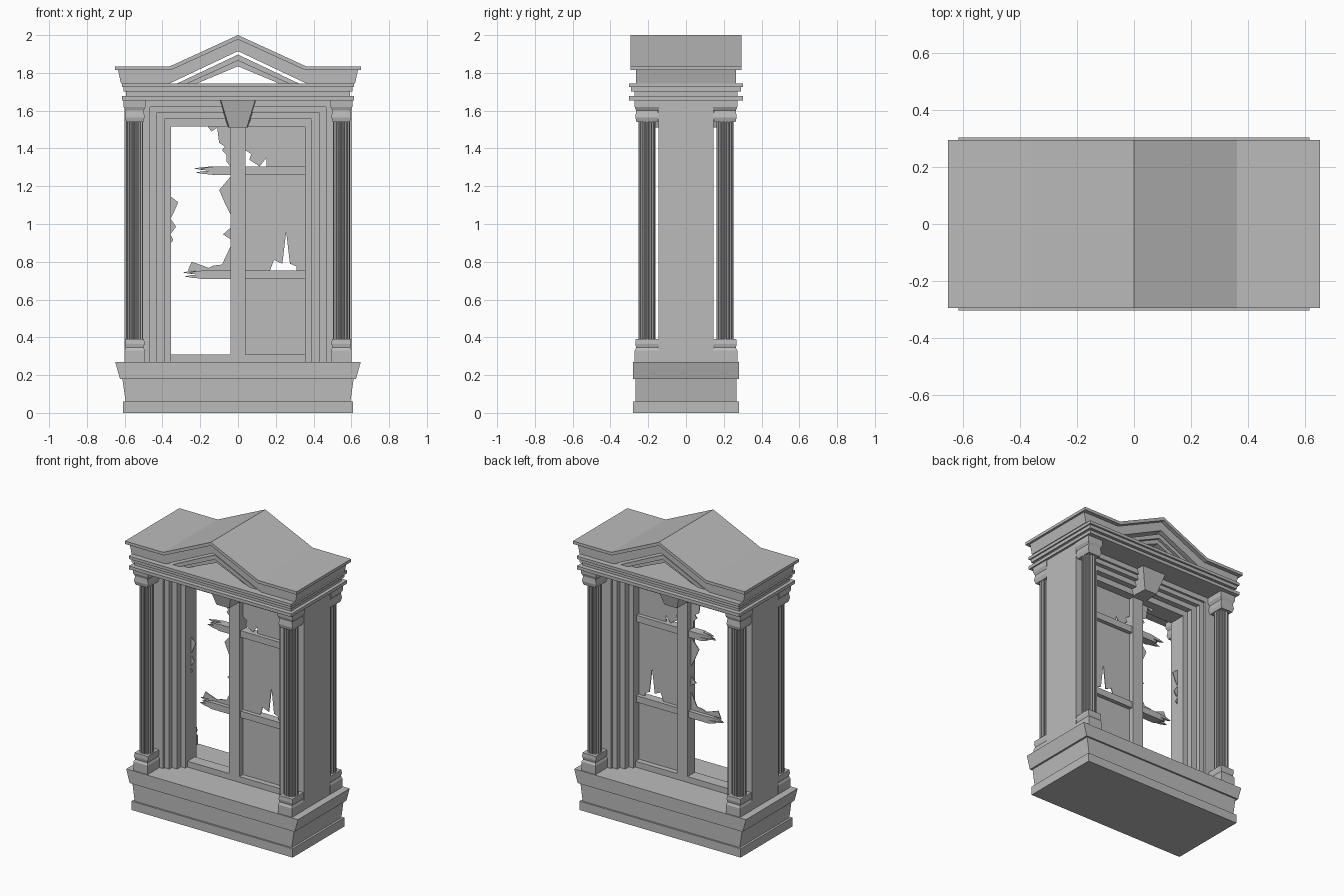
import bpy
import bmesh
import math

cube = bpy.data.objects.get("Cube")
if cube:
    bpy.data.objects.remove(cube, do_unlink=True)

stone = bpy.data.materials.new("light_grey_stone")
stone.use_nodes = True
grey = (0.5, 0.5, 0.5, 1)
stone.diffuse_color = grey
stone.node_tree.nodes["Principled BSDF"].inputs["Base Color"].default_value = grey


def finish(bm, name):
    bmesh.ops.recalc_face_normals(bm, faces=bm.faces)
    mesh = bpy.data.meshes.new(name)
    bm.to_mesh(mesh)
    bm.free()
    mesh.materials.append(stone)
    obj = bpy.data.objects.new(name, mesh)
    bpy.context.collection.objects.link(obj)
    return obj


def skin(name, rings):
    """Join equal-length rings of points into a closed solid."""
    bm = bmesh.new()
    loops = [[bm.verts.new(p) for p in ring] for ring in rings]
    count = len(loops[0])
    for low, high in zip(loops, loops[1:]):
        for i in range(count):
            j = (i + 1) % count
            bm.faces.new((low[i], low[j], high[j], high[i]))
    bm.faces.new(loops[0][::-1])
    bm.faces.new(loops[-1])
    return finish(bm, name)


def prism(name, outline, depth):
    """Front outline in x and z, extruded evenly to both sides in y."""
    return skin(name, [[(x, y, z) for x, z in outline] for y in (-depth, depth)])


def tiers(name, levels, cx=0, cy=0):
    """Stack of rectangles: (z, half width, half depth)."""
    return skin(name, [[(cx + sx * w, cy + sy * d, z)
                        for sx, sy in ((-1, -1), (1, -1), (1, 1), (-1, 1))]
                       for z, w, d in levels])


def box(name, x0, x1, z0, z1, depth):
    return prism(name, [(x0, z0), (x1, z0), (x1, z1), (x0, z1)], depth)


def mirrored(half):
    """Complete a symmetric open path from its left half and its middle point."""
    return half + [(-x, z) for x, z in half[-2::-1]]


# Plinth and flared sill
SILL = 0.27
tiers("plinth_foot", [(0, 0.61, 0.28), (0.06, 0.61, 0.28)])
tiers("plinth_middle", [(0.06, 0.595, 0.268), (0.18, 0.612, 0.268)])
tiers("sill", [(0.18, 0.625, 0.28), (SILL, 0.65, 0.28)])

# Wall and stepped window surround, each step deeper than the last
steps = [(0.6, 1.66, 0), (0.465, 1.62, 0.145), (0.43, 1.59, 0.13),
         (0.39, 1.555, 0.10), (0.355, 1.515, 0.06)]
for number, (outer, inner) in enumerate(zip(steps, steps[1:])):
    (ow, oh, _), (iw, ih, depth) = outer, inner
    arch = [(-ow, SILL), (-ow, oh), (ow, oh), (ow, SILL),
            (iw, SILL), (iw, ih), (-iw, ih), (-iw, SILL)]
    prism("wall" if number == 0 else f"surround_step_{number}", arch, depth)

# Sash: mullion, bottom rail, whole bars on one side and broken on the other
SIDE, HALF = 0.355, 0.04
box("mullion", -HALF, HALF, SILL, 1.515, 0.04)
box("bottom_rail", -SIDE, SIDE, SILL, 0.31, 0.04)
for label, low, end in (("lower", 0.71, -0.19), ("upper", 1.26, -0.13)):
    top = low + 0.045
    box(f"{label}_bar", HALF, SIDE, low, top, 0.03)
    box(f"{label}_broken_bar", end, -HALF, low, top, 0.03)
    mid = (low + top) / 2
    for k, (dy, dz, reach) in enumerate(((-0.016, 0.009, 0.07), (0.014, 0.011, 0.1),
                                         (-0.012, -0.01, 0.09), (0.016, -0.011, 0.05))):
        rings = []
        for x, size in ((end, 0.013), (end - reach * 0.6, 0.008), (end - reach, 0.001)):
            rings.append([(x, dy + sy * size, mid + dz + sz * size * 0.9)
                          for sy, sz in ((-1, -1), (1, -1), (1, 1), (-1, 1))])
        skin(f"{label}_splinter_{k}", rings)

# Glass: jagged panes on the right half, leftover shards on the other
glass = {
    "pane_bottom": [(HALF, 0.31), (SIDE, 0.31), (SIDE, 0.71), (HALF, 0.71)],
    "pane_middle": [(HALF, 0.755), (0.17, 0.755), (0.19, 0.81), (0.235, 0.79),
                    (0.255, 0.96), (0.275, 0.79), (0.31, 0.775), (0.31, 0.755),
                    (SIDE, 0.755), (SIDE, 1.26), (HALF, 1.26)],
    "pane_top": [(HALF, 1.39), (0.07, 1.37), (0.06, 1.34), (0.115, 1.305), (0.15, 1.35),
                 (0.15, 1.305), (SIDE, 1.305), (SIDE, 1.515), (HALF, 1.515)],
    "shard_top": [(-HALF, 1.515), (-0.16, 1.515), (-0.14, 1.49), (-0.11, 1.51),
                  (-0.10, 1.43), (-0.07, 1.41), (-0.085, 1.39), (-0.06, 1.365),
                  (-0.06, 1.33), (-HALF, 1.305)],
    "shard_middle": [(-HALF, 1.25), (-0.10, 1.18), (-0.065, 1.10), (-HALF, 1.05)],
    "shard_small": [(-HALF, 0.98), (-0.08, 0.945), (-HALF, 0.92)],
    "shard_low": [(-HALF, 0.755), (-HALF, 0.88), (-0.085, 0.785), (-0.13, 0.78),
                  (-0.155, 0.768), (-0.245, 0.80), (-0.265, 0.755)],
    "shard_jamb_top": [(-SIDE, 1.145), (-0.317, 1.115), (-0.34, 1.06), (-SIDE, 1.03)],
    "shard_jamb_middle": [(-SIDE, 1.025), (-0.328, 0.985), (-SIDE, 0.95)],
    "shard_jamb_low": [(-SIDE, 0.94), (-0.343, 0.915), (-SIDE, 0.90)],
}
for label, outline in glass.items():
    prism(f"glass_{label}", outline, 0.003)

# Fluted columns with base and capital, front and back on both sides
FLUTES = 14
base = [(SILL, 0.054, 0.066), (0.33, 0.054, 0.066), (0.345, 0.047, 0.058),
        (0.365, 0.052, 0.062), (0.39, 0.05, 0.06)]
capital = [(1.54, 0.045, 0.056), (1.565, 0.053, 0.062), (1.6, 0.047, 0.058),
           (1.62, 0.058, 0.066), (1.66, 0.058, 0.068)]
for side, sx in (("left", 1), ("right", -1)):
    for face, sy in (("front", -1), ("back", 1)):
        cx, cy = sx * 0.547, sy * 0.206
        ring = []
        for i in range(FLUTES * 4):
            radius = 0.045 if i % 4 < 2 else 0.037
            angle = math.tau * i / (FLUTES * 4)
            ring.append((cx + radius * math.cos(angle), cy + radius * math.sin(angle)))
        skin(f"{face}_{side}_shaft", [[(x, y, z) for x, y in ring] for z in (0.385, 1.545)])
        tiers(f"{face}_{side}_column_base", base, cx, cy)
        tiers(f"{face}_{side}_capital", capital, cx, cy)

# Keystones over the opening, leaning outward
for face, sy in (("front", -1), ("back", 1)):
    skin(f"{face}_keystone",
         [[(-w, sy * 0.05, z), (w, sy * 0.05, z), (w * 0.9, sy * y, z), (-w * 0.9, sy * y, z)]
          for z, w, y in ((1.512, 0.053, 0.165), (1.66, 0.103, 0.2))])

# Entablature bands
for label, low, high, width, depth in (("lower_band", 1.655, 1.677, 0.615, 0.303),
                                       ("frieze", 1.677, 1.702, 0.592, 0.272),
                                       ("frieze_ridge", 1.702, 1.725, 0.605, 0.29),
                                       ("upper_band", 1.725, 1.745, 0.615, 0.303)):
    tiers(f"entablature_{label}", [(low, width, depth), (high, width, depth)])

# Pediment: flared cornice body, roof slab and nested chevrons
LEDGE = 1.745
gable_top = mirrored([(-0.65, 1.835), (-0.36, 1.835), (0, 2.0)])
gable_low = mirrored([(-0.65, 1.815), (-0.355, 1.815), (0, 1.977)])
prism("roof_slab", gable_top + gable_low[::-1], 0.294)
cornice_top = mirrored([(-0.635, 1.815), (-0.355, 1.815), (0, 1.977)])
cornice_low = mirrored([(-0.62, LEDGE), (-0.36, LEDGE), (0, 1.915)])
prism("pediment_cornice", cornice_top + cornice_low[::-1], 0.266)


def chevron(name, outer, outer_top, inner, inner_top, depth):
    prism(name, [(-outer, LEDGE), (0, outer_top), (outer, LEDGE),
                 (inner, LEDGE), (0, inner_top), (-inner, LEDGE)], depth)


chevron("pediment_outer_chevron", 0.32, 1.897, 0.265, 1.865, 0.25)
chevron("pediment_inner_chevron", 0.265, 1.865, 0.215, 1.835, 0.23)
